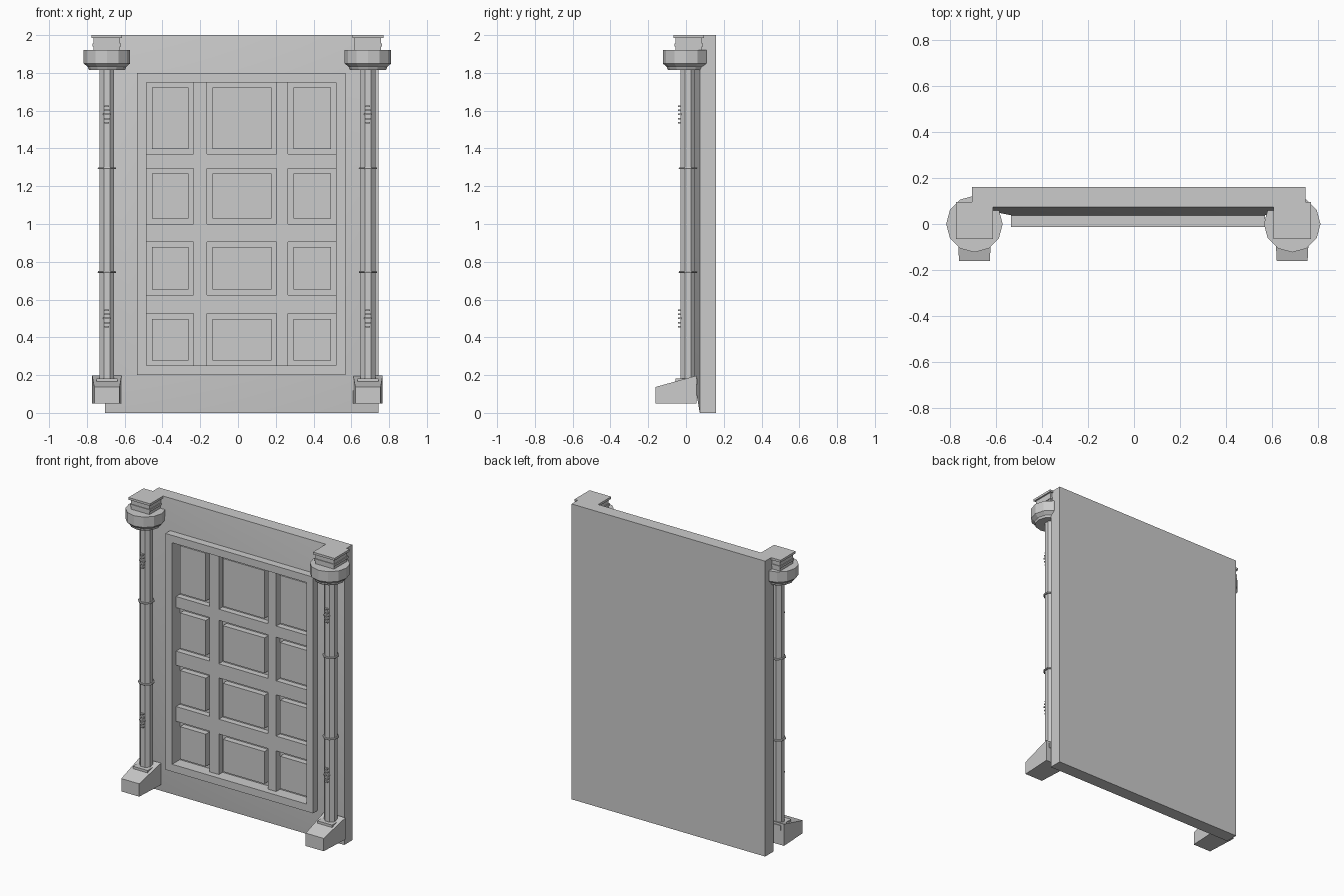
import bpy, bmesh, math

if "Cube" in bpy.data.objects:
    bpy.data.objects.remove(bpy.data.objects["Cube"])


def finish(name, bm, smooth=None):
    bmesh.ops.recalc_face_normals(bm, faces=bm.faces)
    mesh = bpy.data.meshes.new(name)
    bm.to_mesh(mesh)
    bm.free()
    ob = bpy.data.objects.new(name, mesh)
    bpy.context.collection.objects.link(ob)
    if smooth:
        bpy.ops.object.select_all(action='DESELECT')
        ob.select_set(True)
        bpy.context.view_layer.objects.active = ob
        bpy.ops.object.shade_smooth_by_angle(angle=math.radians(smooth))
    return ob


def add_box(bm, x0, x1, y0, y1, z0, z1):
    vs = bmesh.ops.create_cube(bm, size=1)["verts"]
    for v in vs:
        v.co.x = x0 if v.co.x < 0 else x1
        v.co.y = y0 if v.co.y < 0 else y1
        v.co.z = z0 if v.co.z < 0 else z1


def skin(bm, rings, caps=True):
    loops = [[bm.verts.new(p) for p in r] for r in rings]
    n = len(loops[0])
    for a, b in zip(loops, loops[1:]):
        for i in range(n):
            bm.faces.new((a[i], a[(i + 1) % n], b[(i + 1) % n], b[i]))
    if caps:
        bm.faces.new(loops[0])
        bm.faces.new(loops[-1])


def rect(x0, x1, z0, z1, y):
    return [(x0, y, z0), (x1, y, z0), (x1, y, z1), (x0, y, z1)]


def lathe(name, cx, cy, profile, sides, turn=0.0):
    bm = bmesh.new()
    skin(bm, [[(cx + r * math.cos(turn + math.tau * i / sides),
                cy + r * math.sin(turn + math.tau * i / sides), z)
               for i in range(sides)] for r, z in profile])
    return finish(name, bm)


FLOOR, BAR = 0.07, 0.03

# Wall slab with softly sloped surround and a recess for the door
bm = bmesh.new()
skin(bm, [rect(-0.705, 0.745, 0, 2, 0.16),
          rect(-0.705, 0.745, 0, 2, 0.073),
          rect(-0.535, 0.57, 0.2, 1.8, 0.038),
          rect(-0.49, 0.525, 0.245, 1.755, 0.038),
          rect(-0.49, 0.525, 0.245, 1.755, FLOOR)])
finish("wall_surround", bm, smooth=30)

# Raised door frame
bm = bmesh.new()
outer, inner = (-0.535, 0.57, 0.2, 1.8), (-0.485, 0.52, 0.25, 1.75)
skin(bm, [rect(*outer, 0.045), rect(*outer, -0.012),
          rect(*inner, -0.012), rect(*inner, FLOOR)], caps=False)
finish("door_frame", bm)

# Lattice bars between the bays
columns = [(-0.485, -0.235), (-0.165, 0.205), (0.265, 0.52)]
rows = [(0.25, 0.525), (0.625, 0.905), (1.0, 1.295), (1.37, 1.75)]
bm = bmesh.new()
for a, b in zip(columns, columns[1:]):
    add_box(bm, a[1], b[0], BAR, FLOOR, 0.25, 1.75)
for a, b in zip(rows, rows[1:]):
    for x0, x1 in columns:
        add_box(bm, x0, x1, BAR, FLOOR, a[1], b[0])
finish("lattice_bars", bm)

# Raised panels, one in each bay
bm = bmesh.new()
for x0, x1 in columns:
    for z0, z1 in rows:
        add_box(bm, x0 + 0.03, x1 - 0.028, BAR, FLOOR, z0 + 0.028, z1 - 0.028)
finish("door_panels", bm)

for side, cx in (("left", -0.694), ("right", 0.688)):
    # Shaft
    lathe(side + "_shaft", cx, 0.01, [(0.042, 0.15), (0.042, 1.85)], 8, math.pi / 8)

    # Thin rings around the shaft
    for i, z in enumerate((0.745, 1.295)):
        lathe(f"{side}_ring_{i + 1}", cx, 0.01,
              [(0.05, z - 0.005), (0.053, z), (0.05, z + 0.005)], 8, math.pi / 8)

    # Small ornamental slats on the shaft front
    bm = bmesh.new()
    for mid in (0.5, 1.58):
        for k, w in enumerate((0.012, 0.016, 0.02, 0.016, 0.012)):
            z = mid + (k - 2) * 0.022
            add_box(bm, cx - w, cx + w, -0.042, -0.02, z - 0.004, z + 0.004)
    finish(side + "_slats", bm)

    # Twelve-sided capital drum
    lathe(side + "_capital", cx, 0.0,
          [(0.095, 1.815), (0.1, 1.825), (0.1, 1.83), (0.123, 1.85), (0.123, 1.92)], 12)

    # Square stepped block on the capital
    bm = bmesh.new()
    for z0, z1, h in ((1.91, 1.94, 0.07), (1.94, 1.955, 0.075),
                      (1.955, 1.985, 0.07), (1.985, 2.0, 0.081)):
        add_box(bm, cx - h, cx + h, 0.015 - h, 0.015 + h, z0, z1)
    finish(side + "_top_block", bm)

    # Wedge-shaped foot, narrower at the front
    bm = bmesh.new()
    skin(bm, [rect(cx - 0.067, cx + 0.067, 0.05, 0.137, -0.162),
              rect(cx - 0.078, cx + 0.078, 0.05, 0.197, 0.055)])
    finish(side + "_foot", bm)

    # Collar where the shaft meets the foot
    bm = bmesh.new()
    add_box(bm, cx - 0.055, cx + 0.055, -0.055, 0.06, 0.15, 0.183)
    finish(side + "_collar", bm)
